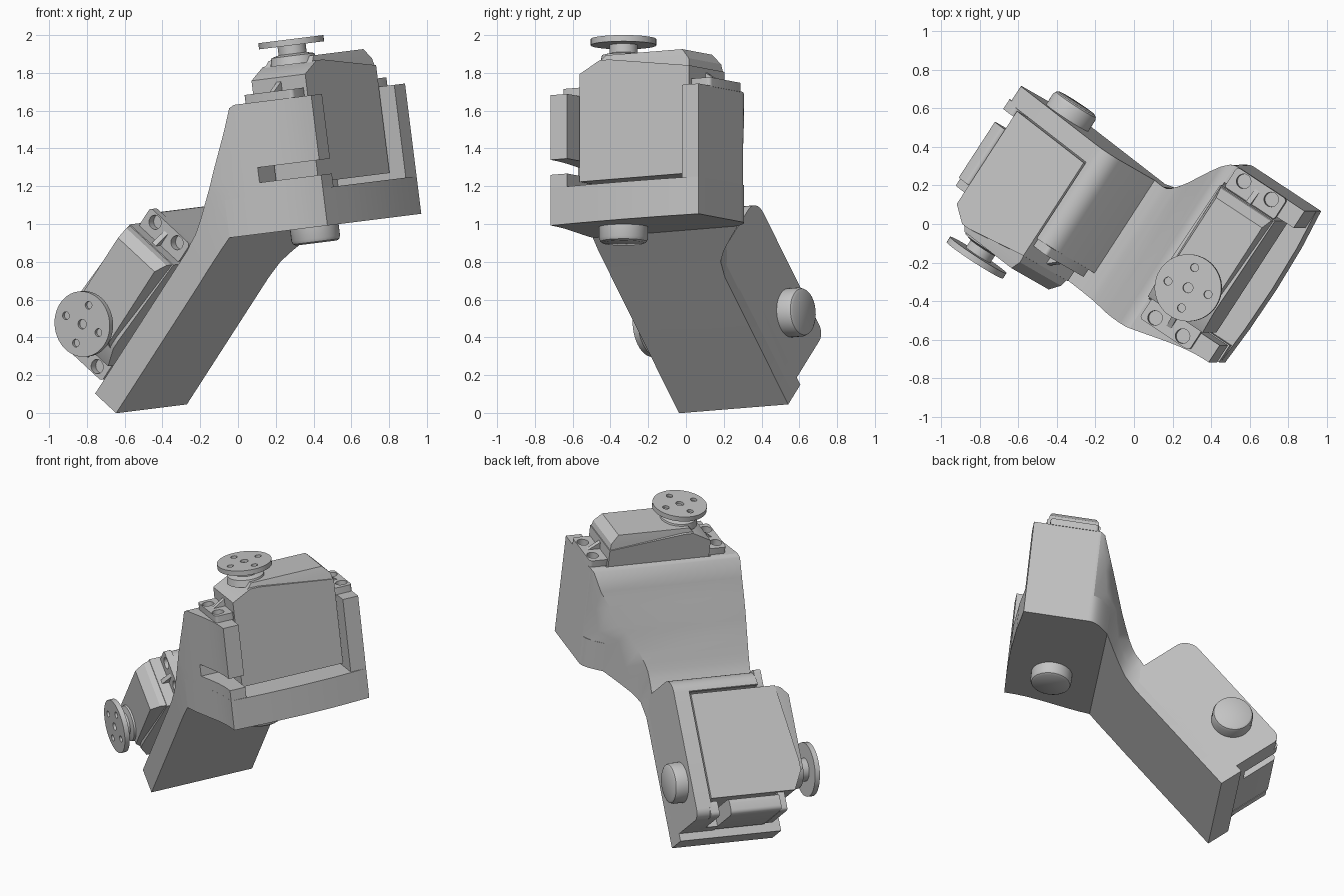
import bpy, bmesh, math
from mathutils import Matrix, Vector

cube = bpy.data.objects.get("Cube")
if cube:
    bpy.data.objects.remove(cube, do_unlink=True)

grey = bpy.data.materials.new("plain_grey")
grey.use_nodes = True
colour = (0.55, 0.55, 0.55, 1)
grey.diffuse_color = colour
grey.node_tree.nodes["Principled BSDF"].inputs["Base Color"].default_value = colour


def frame(x, y, z, origin):
    m = Matrix((x, y, z)).transposed().to_4x4()
    m.translation = Vector(origin)
    return m


# Each servo frame: x = width, y = length (output shaft at -y), z = shaft axis
AXIS = Vector((-0.124, 0, 0.992)).normalized()
LONG = Vector((0.543, 0.837, 0.068)).normalized()
WIDE = LONG.cross(AXIS)
LONG = AXIS.cross(WIDE)
UPPER = frame(WIDE, LONG, AXIS, (0.41, -0.18, 1.73))
R = math.sqrt(0.5)
LOWER = UPPER @ frame(Vector((R, 0, -R)), Vector((R, 0, R)), Vector((0, -1, 0)), (-1.025, -0.5, -0.97))


def shade(ob, angle=35):
    bpy.ops.object.select_all(action="DESELECT")
    ob.select_set(True)
    bpy.context.view_layer.objects.active = ob
    bpy.ops.object.shade_smooth_by_angle(angle=math.radians(angle))


def finish(bm, name, m, angle=35):
    bmesh.ops.recalc_face_normals(bm, faces=bm.faces)
    me = bpy.data.meshes.new(name)
    bm.to_mesh(me)
    bm.free()
    me.transform(m)
    me.materials.append(grey)
    ob = bpy.data.objects.new(name, me)
    bpy.context.collection.objects.link(ob)
    shade(ob, angle)
    return ob


def loft(bm, rings):
    rows = [[bm.verts.new(p) for p in ring] for ring in rings]
    n = len(rows[0])
    for a, b in zip(rows, rows[1:]):
        for i in range(n):
            j = (i + 1) % n
            bm.faces.new((a[i], a[j], b[j], b[i]))
    bm.faces.new(rows[0])
    bm.faces.new(rows[-1])


def prism(name, m, plan, lo, hi, axis=2):
    """Extrude a plan along z, or a y-z profile along x when axis is 0."""
    bm = bmesh.new()
    if axis == 2:
        loft(bm, [[(x, y, h) for x, y in plan] for h in (lo, hi)])
    else:
        loft(bm, [[(h, y, z) for y, z in plan] for h in (lo, hi)])
    return finish(bm, name, m)


def box(name, m, x, y, z, round_z=0):
    bm = bmesh.new()
    loft(bm, [[(x[0], y[0], h), (x[1], y[0], h), (x[1], y[1], h), (x[0], y[1], h)] for h in z])
    if round_z:
        edges = [e for e in bm.edges if abs(e.verts[0].co.z - e.verts[1].co.z) > 1e-4]
        bmesh.ops.bevel(bm, geom=edges, offset=round_z, segments=5, profile=0.5, affect="EDGES")
    return finish(bm, name, m)


def arc(cx, cy, r, start, end, n=8):
    angles = [math.radians(start + (end - start) * i / n) for i in range(n + 1)]
    return [(cx + r * math.cos(a), cy + r * math.sin(a)) for a in angles]


def lathe(bm, profile, cx=0, cy=0, n=40):
    loft(bm, [[(x, y, z) for x, y in arc(cx, cy, r, 0, 360, n)[:-1]] for r, z in profile])


def cut(ob, m, circles, lo, hi):
    """Drill round holes (x, y, radius) into an object."""
    bm = bmesh.new()
    for x, y, r in circles:
        lathe(bm, [(r, lo), (r, hi)], x, y, 20)
    cutter = finish(bm, "hole_cutter", m)
    mod = ob.modifiers.new("holes", "BOOLEAN")
    mod.object = cutter
    mod.solver = "EXACT"
    bpy.context.view_layer.objects.active = ob
    bpy.ops.object.modifier_apply(modifier="holes")
    bpy.data.objects.remove(cutter, do_unlink=True)
    shade(ob)


SHAFT = -0.18


def servo(tag, m):
    # Case with a sloping shoulder
    prism(tag + "_servo_case", m, [(-0.346, -0.505), (0.346, -0.505), (0.346, 0.07),
          (-0.16, 0.135), (-0.22, 0.135), (-0.346, 0.07)], -0.171, 0.171, axis=0)
    # Tapered lid
    bm = bmesh.new()
    loft(bm, [[(-x, a, z), (x, a, z), (x, b, z), (-x, b, z)] for x, a, b, z in
              ((0.168, -0.33, 0.344, 0.05), (0.157, -0.25, 0.335, 0.11), (0.143, -0.2, 0.285, 0.163))])
    finish(bm, tag + "_servo_lid", m, 10)
    # Mounting ears with screw holes and a stiffening rib
    for side, word in ((-1, "shaft"), (1, "tail")):
        y = sorted((side * 0.34, side * 0.468))
        ear = box(f"{tag}_{word}_ear", m, (-0.155, 0.155), y, (-0.048, 0.0), round_z=0.02)
        cut(ear, m, [(s * 0.086, side * 0.423, 0.038) for s in (-1, 1)], -0.1, 0.1)
        prism(f"{tag}_{word}_rib", m, [(side * 0.34, -0.01), (side * 0.44, -0.01), (side * 0.34, 0.05)],
              -0.014, 0.014, axis=0)
    # Output shaft and drilled round horn
    bm = bmesh.new()
    lathe(bm, [(0.125, 0.13), (0.115, 0.175), (0.075, 0.185), (0.075, 0.24)], 0, SHAFT)
    finish(bm, tag + "_servo_shaft", m)
    bm = bmesh.new()
    lathe(bm, [(0.174, 0.23), (0.174, 0.263)], 0, SHAFT, 48)
    horn = finish(bm, tag + "_servo_horn", m)
    holes = [(x, y, 0.021) for x, y in arc(0, SHAFT, 0.11, 15, 285, 3)]
    cut(horn, m, holes + [(0, SHAFT, 0.026)], 0.245, 0.3)


def boss(tag, m, top, height):
    bm = bmesh.new()
    lathe(bm, [(0.11, top - height), (0.123, top - height + 0.008), (0.13, top - height + 0.025),
               (0.13, top + 0.02)], 0, SHAFT)
    finish(bm, tag + "_pivot_boss", m)


servo("upper", UPPER)
servo("lower", LOWER)
boss("upper", UPPER, -0.74, 0.085)
boss("lower", LOWER, -0.62, 0.09)


# Side outlines of the arm, as functions of the width coordinate
def smooth(t):
    t = min(max(t, 0), 1)
    return t * t * (3 - 2 * t)


def near(x):
    return -0.57 + 0.105 * smooth((x + 0.38) / 0.63)


def far(x):
    return 0.12 + 0.345 * smooth((x + 0.5) / 0.34)


def edge(side, x0, x1, n=8):
    xs = [x0 + (x1 - x0) * i / n for i in range(n + 1)]
    return [(x, side(x)) for x in xs]


# Upper bracket floor with a slightly bowed open side
OPEN = 0.27
bow = [(0.283, -0.25), (0.288, 0), (0.28, 0.25), (0.26, 0.465)]
prism("upper_bracket_floor", UPPER, edge(near, -0.29, OPEN) + bow + edge(far, -0.15, -0.29, 10), -0.74, -0.54)

# Upper bracket end walls, with a cable slot on the shaft side
for name, x1, lo, hi in (("upper_shaft_wall", OPEN, -0.39, -0.045), ("upper_slot_back", -0.085, -0.47, -0.39),
                         ("upper_slot_sill", OPEN, -0.54, -0.47)):
    prism(name, UPPER, edge(near, -0.172, x1) + [(x1, -0.36), (-0.172, -0.36)], lo, hi)
prism("upper_tail_wall", UPPER, [(-0.172, 0.36), (0.26, 0.36), (0.26, 0.465)] + edge(far, -0.15, -0.172, 3),
      -0.54, -0.045)


# Link arm: matching under-side and upper-side points, (width, height)
def diag(p, q):
    return ((p + q) * R, (p - q) * R)


stations = [
    (diag(-1.925, 0.32), diag(-1.925, 0.155)),
    (diag(-1.06, 0.32), diag(-0.95, 0.155)),
    ((-0.45, -0.90), (-0.535, -0.745)),
    ((-0.40, -0.85), (-0.50, -0.705)),
    ((-0.345, -0.795), (-0.475, -0.665)),
    ((-0.29, -0.74), (-0.45, -0.62)),
    ((-0.29, -0.65), (-0.41, -0.54)),
    ((-0.29, -0.54), (-0.375, -0.47)),
    ((-0.23, -0.54), (-0.355, -0.425)),
    ((-0.172, -0.54), (-0.34, -0.39)),
    ((-0.172, -0.34), (-0.29, -0.28)),
    ((-0.172, -0.20), (-0.246, -0.18)),
    ((-0.172, -0.045), (-0.20, -0.06)),
]
bm = bmesh.new()
rings = []
for (xa, za), (xb, zb) in stations:
    xm, zm = (xa + xb) / 2, (za + zb) / 2
    rings.append([(xa, near(xa), za), (xa, far(xa), za), (xm, far(xm), zm),
                  (xb, far(xb), zb), (xb, near(xb), zb), (xm, near(xm), zm)])
loft(bm, rings)
finish(bm, "link_arm", UPPER, 45)

# Lower bracket floor and end walls with rounded corners and the same cable slot
corner = arc(-0.075, 0.365, 0.1, 90, 180)
prism("lower_bracket_floor", LOWER, [(0.3, -0.465), (0.3, 0.465)] + corner
      + arc(-0.115, -0.405, 0.06, 180, 270), -0.62, -0.515)
prism("lower_tail_wall", LOWER, [(0.26, 0.36), (0.26, 0.465)] + corner + [(-0.17, 0.36)], -0.62, -0.045)
box("lower_shaft_wall", LOWER, (-0.175, 0.2), (-0.465, -0.36), (-0.39, -0.045), round_z=0.03)
box("lower_slot_back", LOWER, (0.1, 0.2), (-0.465, -0.36), (-0.53, -0.38))
box("lower_slot_sill", LOWER, (-0.175, 0.2), (-0.465, -0.36), (-0.53, -0.47), round_z=0.03)
